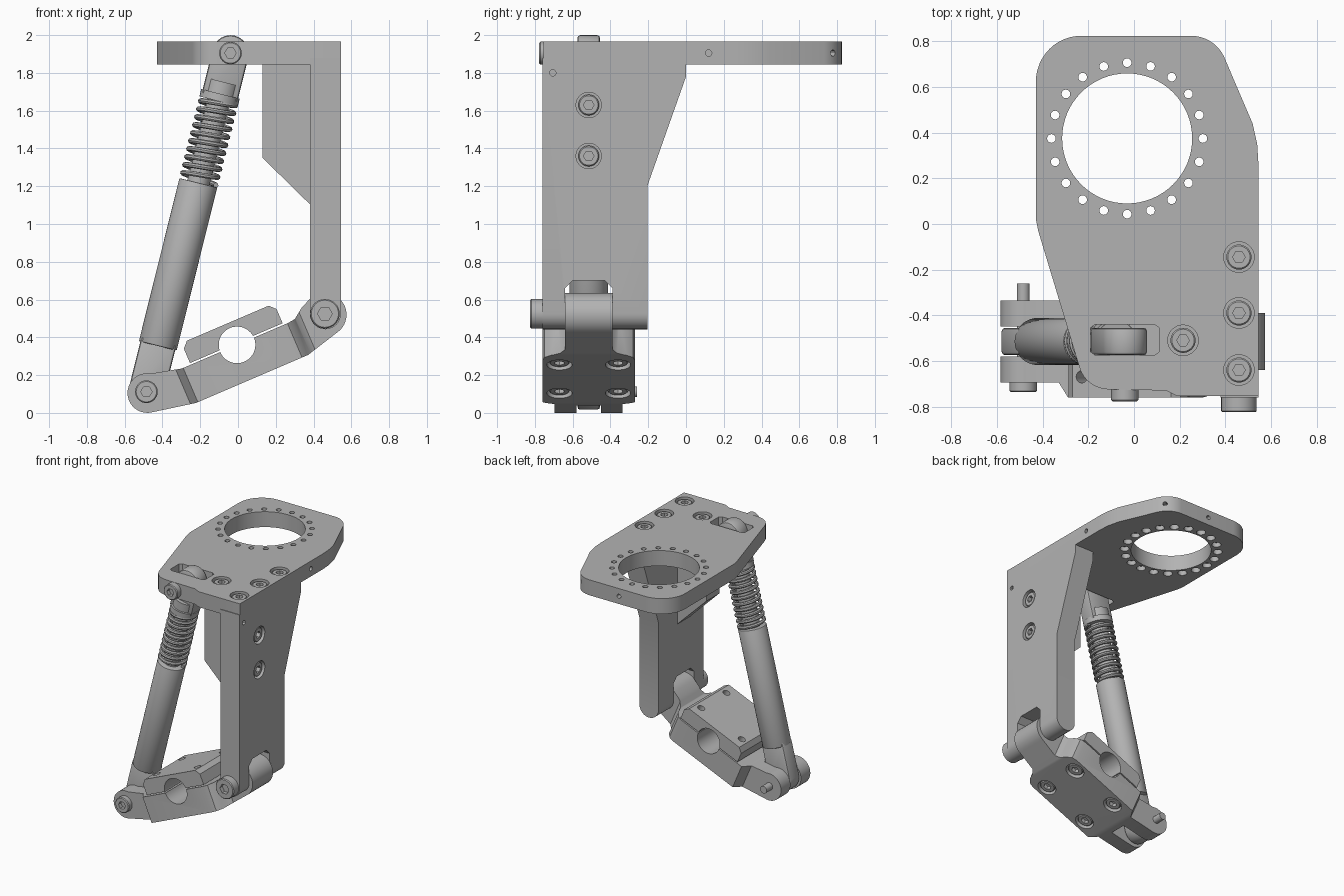
import bpy, bmesh, math
from mathutils import Vector

cube = bpy.data.objects.get("Cube")
if cube:
    bpy.data.objects.remove(cube)

grey = bpy.data.materials.new("machined_grey")
grey.use_nodes = True
GREY = (0.45, 0.45, 0.45, 1)
grey.diffuse_color = GREY
grey.node_tree.nodes["Principled BSDF"].inputs["Base Color"].default_value = GREY


def arc(cx, cy, r, a0, a1, n=12):
    angles = [math.radians(a0 + (a1 - a0) * i / n) for i in range(n + 1)]
    return [(cx + r * math.cos(a), cy + r * math.sin(a)) for a in angles]


def prism(name, pts, a, b, axis):
    """Extrude a 2D outline from a to b along the given axis."""
    to3d = {"X": lambda p, d: (d, p[0], p[1]),
            "Y": lambda p, d: (p[0], d, p[1]),
            "Z": lambda p, d: (p[0], p[1], d)}[axis]
    bm = bmesh.new()
    low = [bm.verts.new(to3d(p, a)) for p in pts]
    high = [bm.verts.new(to3d(p, b)) for p in pts]
    bm.faces.new(low)
    bm.faces.new(high)
    for i in range(len(pts)):
        j = (i + 1) % len(pts)
        bm.faces.new((low[i], low[j], high[j], high[i]))
    bmesh.ops.recalc_face_normals(bm, faces=bm.faces)
    mesh = bpy.data.meshes.new(name)
    bm.to_mesh(mesh)
    bm.free()
    mesh.materials.append(grey)
    obj = bpy.data.objects.new(name, mesh)
    bpy.context.collection.objects.link(obj)
    return obj


def cyl(name, c, r, a, b, axis, n=32):
    return prism(name, arc(c[0], c[1], r, 0, 360, n)[:-1], a, b, axis)


def apply_mods(obj):
    deps = bpy.context.evaluated_depsgraph_get()
    mesh = bpy.data.meshes.new_from_object(obj.evaluated_get(deps))
    obj.modifiers.clear()
    obj.data = mesh


def cut(obj, *tools, op="DIFFERENCE"):
    for tool in tools:
        mod = obj.modifiers.new("cut", "BOOLEAN")
        mod.operation, mod.object, mod.solver = op, tool, "EXACT"
    apply_mods(obj)
    for tool in tools:
        bpy.data.objects.remove(tool)
    return obj


def bevel(obj, width, segments=2):
    mod = obj.modifiers.new("bevel", "BEVEL")
    mod.width, mod.segments, mod.limit_method = width, segments, "ANGLE"
    apply_mods(obj)
    return obj


def bolt(name, c, r, inner, outer, axis):
    """Round head with a hex socket in its outer end."""
    head = bevel(cyl(name, c, r, inner, outer, axis), 0.006, 1)
    s = 1 if outer > inner else -1
    return cut(head, cyl("socket", c, r * 0.5, outer - s * 0.03, outer + s * 0.02, axis, 6))


def recessed(obj, c, face, s, axis):
    """Counterbore a face whose outward direction is s and seat a screw in it."""
    cut(obj, cyl("bore", c, 0.067, face - s * 0.045, face + s * 0.05, axis))
    return bolt(obj.name + "_screw", c, 0.055, face - s * 0.05, face - s * 0.01, axis)


def place(objs, loc, angle):
    for o in objs:
        o.location, o.rotation_euler = loc, (0, angle, 0)


MID = -0.515
RING = (-0.03, 0.375)

# Top plate with ring opening
outline = (arc(0.25, 0.665, 0.16, 25, 90) + arc(-0.23, 0.625, 0.2, 90, 180)
           + [(-0.43, 0.02), (-0.42, -0.03)] + arc(-0.11, -0.59, 0.135, 195, 270, 8)
           + [(0.14, -0.73), (0.19, -0.755), (0.545, -0.755), (0.545, 0.27), (0.54, 0.35), (0.52, 0.44)])
plate = prism("top_plate", outline, 1.845, 1.965, "Z")
slot = [(-0.19, -0.455), (-0.17, -0.44), (0.09, -0.44), (0.11, -0.455),
        (0.11, -0.56), (0.09, -0.575), (-0.17, -0.575), (-0.19, -0.56)]
cut(plate, cyl("bore", RING, 0.285, 1.8, 2, "Z", 64), prism("slot", slot, 1.8, 2, "Z"))
for c in arc(*RING, 0.332, 0, 342, 19):
    cut(plate, cyl("hole", c, 0.019, 1.8, 2, "Z", 16))
    cut(plate, cyl("hole_bore", c, 0.033, 1.8, 1.88, "Z", 16))
for c in [(0.46, -0.145), (0.46, -0.39), (0.46, -0.64), (0.215, -0.51)]:
    recessed(plate, c, 1.965, 1, "Z")

# Threaded holes in the plate rim
cut(plate, cyl("hole", (0.12, 1.905), 0.017, 0.5, 0.6, "X", 12),
    cyl("hole", (0, 1.905), 0.017, 0.78, 0.9, "Y", 12))
rim = cyl("hole", (0, 0), 0.017, -0.04, 0.04, "Z", 12)
rim.location = (0.364, 0.778, 1.905)
rim.rotation_euler = Vector((0.7, 0.7, 0)).to_track_quat("Z", "Y").to_euler()
bpy.context.view_layer.update()
cut(plate, rim)

# Side plate: rounded foot, forked at the hinge
side = prism("side_plate", arc(0.4625, 0.525, 0.0825, 180, 360) + [(0.545, 1.88), (0.38, 1.88)], -0.9, 0.1, "Y")
side_yz = [(-0.76, 0.4), (-0.64, 0.4), (-0.64, 0.66), (-0.6, 0.7), (-0.43, 0.7), (-0.39, 0.66), (-0.39, 0.4),
           (-0.205, 0.4), (-0.205, 1.2), (0, 1.78), (0, 1.88), (-0.76, 1.88)]
cut(side, prism("side_shape", side_yz, 0.3, 0.6, "X"), op="INTERSECT")
cut(side, cyl("hole", (-0.705, 1.8), 0.017, 0.5, 0.6, "X", 12))
for z in (1.36, 1.63):
    recessed(side, (MID, z), 0.545, 1, "X")

# Gusset between plate and side plate
prism("gusset", [(0.13, 1.85), (0.13, 1.35), (0.385, 1.1), (0.385, 1.85)], MID - 0.08, MID + 0.08, "Y")

# Lower arm, built along its own axis then tilted
arm_xz = ([(0.29, 0), (0.335, 0.005), (0.39, 0.045)] + arc(0.49, -0.036, 0.115, 115, -80, 20)
          + [(0.325, -0.197), (-0.32, -0.197)] + arc(-0.537, -0.047, 0.105, 260, 56, 20) + [(-0.317, 0)])
arm = prism("lower_arm", arm_xz, -0.9, -0.1, "Y")
half = [(-0.38, 0.065), (-0.7, 0.065), (-0.7, 0.18), (-0.35, 0.18), (-0.31, 0.245), (0.25, 0.245), (0.29, 0.235),
        (0.32, 0.2), (0.34, 0.15), (0.37, 0.125), (0.7, 0.125)]
plan = [(x, MID + y) for x, y in half] + [(x, MID - y) for x, y in reversed(half)]
cut(arm, prism("arm_plan", plan, -0.4, 0.3, "Z"), op="INTERSECT")

# Clamp cap over the arm
cap_xz = [(-0.267, 0.01), (0.267, 0.01), (0.267, 0.092), (0.235, 0.125), (-0.235, 0.125), (-0.267, 0.092)]
cap = prism("clamp_cap", cap_xz, MID - 0.245, MID + 0.245, "Y")
for part in (arm, cap):
    cut(part, cyl("bore", (0, 0), 0.097, -0.9, 0, "Y", 40))
arm_parts = [arm, cap]
for u in (-0.19, 0.19):
    for y in (MID - 0.155, MID + 0.155):
        arm_parts.append(recessed(arm, (u, y), -0.197, -1, "Z"))
        cut(cap, cyl("hole", (u, y), 0.027, -0.05, 0.2, "Z", 16))
place(arm_parts, (-0.005, 0, 0.36), -math.radians(23.2))

# Strut, built upright from its lower pivot then tilted
def eye(name, z, z_end, r):
    up = z_end < z
    pts = arc(0, z, r, 0, 180) if up else arc(0, z, r, 180, 360)
    ends = [(-r, z_end), (r, z_end)] if up else [(r, z_end), (-r, z_end)]
    return bevel(prism(name, pts + ends, MID - 0.06, MID + 0.06, "Y"), 0.015)


LENGTH = 1.845
c = (0, MID)
strut = [eye("lower_eye", 0, 0.28, 0.095), eye("upper_eye", LENGTH, 1.6, 0.097),
         bevel(cyl("strut_tube", c, 0.103, 0.25, 1.14, "Z", 40), 0.006),
         cyl("strut_rod", c, 0.06, 1.1, 1.6, "Z"),
         cyl("spring_collar", c, 0.105, 1.585, 1.625, "Z"),
         cyl("upper_rod", c, 0.09, 1.6, 1.69, "Z")]

# Coil spring
TURNS, STEPS = 10, 24
curve = bpy.data.curves.new("spring", "CURVE")
curve.dimensions = "3D"
curve.bevel_depth, curve.bevel_resolution = 0.014, 2
curve.use_fill_caps = True
spline = curve.splines.new("POLY")
spline.points.add(TURNS * STEPS)
for i, p in enumerate(spline.points):
    a = math.tau * i / STEPS
    p.co = (0.093 * math.cos(a), MID + 0.093 * math.sin(a), 1.15 + 0.435 * i / (TURNS * STEPS), 1)
coil = bpy.data.objects.new("spring_curve", curve)
bpy.context.collection.objects.link(coil)
deps = bpy.context.evaluated_depsgraph_get()
coil_mesh = bpy.data.meshes.new_from_object(coil.evaluated_get(deps))
bpy.data.objects.remove(coil)
coil_mesh.materials.clear()
coil_mesh.materials.append(grey)
spring = bpy.data.objects.new("spring", coil_mesh)
bpy.context.collection.objects.link(spring)
strut.append(spring)
place(strut, (-0.485, 0, 0.112), math.atan2(0.445, 1.79))

# Pivot bolts
bolt("lower_pivot_bolt", (-0.485, 0.112), 0.06, -0.68, -0.737, "Y")
cyl("lower_pivot_pin", (-0.485, 0.112), 0.028, -0.7, -0.26, "Y", 20)
bolt("hinge_bolt", (0.46, 0.525), 0.078, -0.75, -0.825, "Y")
cyl("hinge_pin", (0.46, 0.525), 0.04, -0.75, -0.25, "Y", 20)
bolt("upper_pivot_bolt", (-0.04, 1.905), 0.06, -0.72, -0.777, "Y")

# Smooth curved faces, keep edges sharp
bpy.ops.object.select_all(action="DESELECT")
for o in bpy.context.collection.objects:
    if o.type == "MESH" and grey.name in o.data.materials:
        o.select_set(True)
        bpy.context.view_layer.objects.active = o
bpy.ops.object.shade_smooth_by_angle(angle=math.radians(30))
